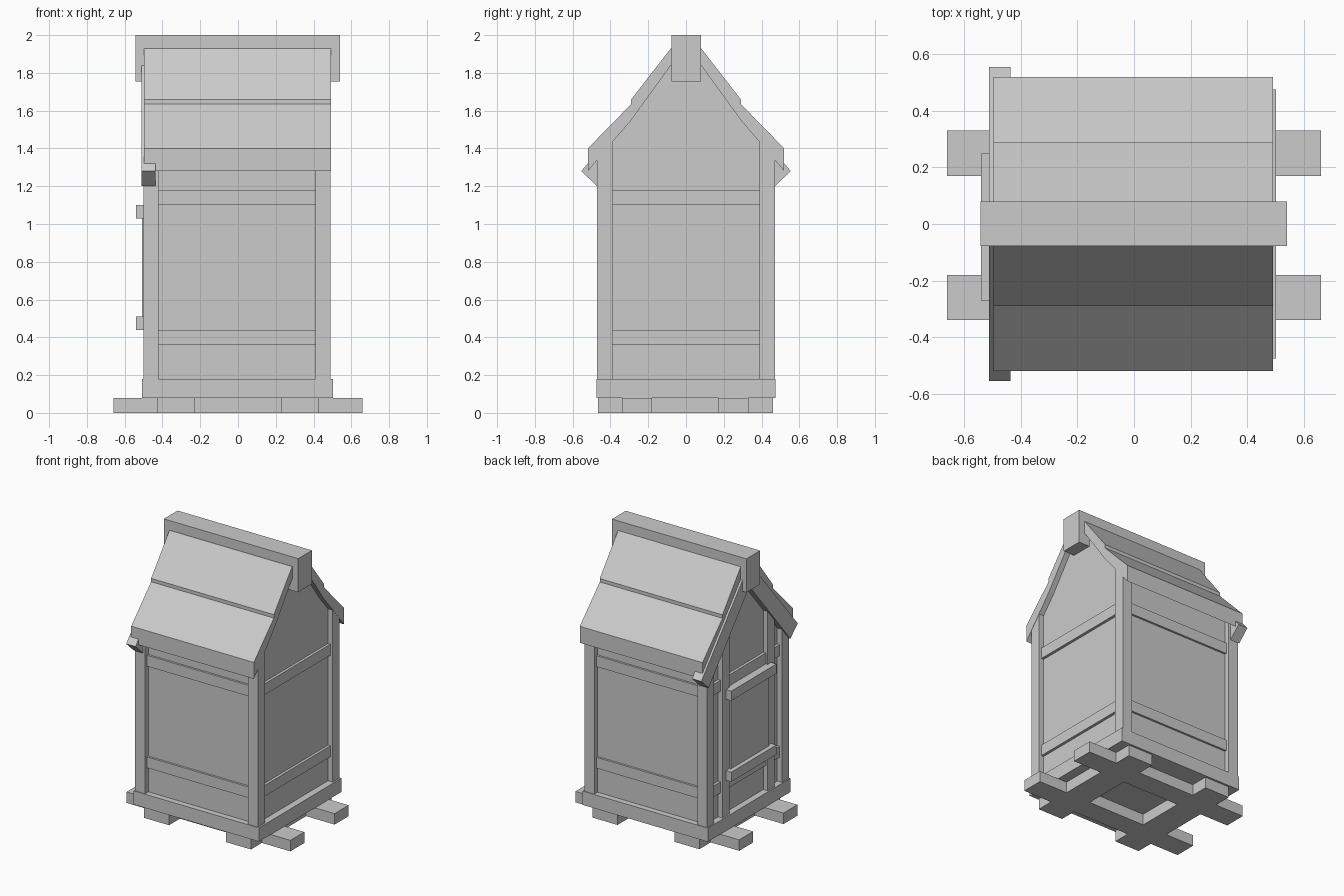
import bpy, bmesh

if "Cube" in bpy.data.objects:
    bpy.data.objects.remove(bpy.data.objects["Cube"])


def prism(name, profile, x0, x1):
    """Extrude a (y, z) outline along x."""
    bm = bmesh.new()
    face = bm.faces.new([bm.verts.new((x0, y, z)) for y, z in profile])
    new = bmesh.ops.extrude_face_region(bm, geom=[face])["geom"]
    bmesh.ops.translate(bm, vec=(x1 - x0, 0, 0),
                        verts=[v for v in new if isinstance(v, bmesh.types.BMVert)])
    bmesh.ops.recalc_face_normals(bm, faces=bm.faces)
    mesh = bpy.data.meshes.new(name)
    bm.to_mesh(mesh)
    bm.free()
    ob = bpy.data.objects.new(name, mesh)
    bpy.context.collection.objects.link(ob)
    return ob


def box(name, x0, x1, y0, y1, z0, z1):
    return prism(name, [(y0, z0), (y1, z0), (y1, z1), (y0, z1)], x0, x1)


def mirrored(outline, side):
    return [(side * y, z) for y, z in outline]


# Crossed ground skids
for y in (-0.26, 0.25):
    box("long_skid", -0.66, 0.66, y - 0.08, y + 0.08, 0, 0.08)
for x in (-0.33, 0.33):
    box("cross_skid", x - 0.1, x + 0.1, -0.465, 0.46, 0, 0.08)

# Floor platform
box("floor_platform", -0.508, 0.502, -0.475, 0.475, 0.08, 0.18)

# Recessed walls with gable ends
half = [(0.432, 0.18), (0.432, 1.40), (0.29, 1.56), (0.08, 1.85)]
prism("walls", half + mirrored(half[::-1], -1), -0.462, 0.452)

# Corner posts
for x0, x1 in ((-0.5, -0.42), (0.41, 0.49)):
    for s in (-1, 1):
        prism("corner_post", mirrored(
            [(0.39, 0.18), (0.47, 0.18), (0.47, 1.36), (0.39, 1.45)], s), x0, x1)

# Horizontal rails around all four walls
for z in (0.36, 1.10):
    box("wall_rail", -0.482, 0.472, -0.39, 0.39, z, z + 0.08)
    box("wall_rail", -0.42, 0.41, -0.447, 0.447, z, z + 0.08)

# Door on the left side: jambs, leaf and two battens
for y in (-0.27, 0.25):
    prism("door_jamb", [(y - 0.04, 0.18), (y + 0.04, 0.18),
                        (y + 0.04, 1.56), (y - 0.04, 1.56)], -0.497, -0.44)
box("door_leaf", -0.508, -0.45, -0.23, 0.21, 0.44, 1.10)
for z in (0.44, 1.03):
    box("door_batten", -0.54, -0.49, -0.27, 0.25, z, z + 0.07)

# Two-stage roof slabs and the rafters exposed on the door side
roof = [(0.0, 1.93), (0.08, 1.93), (0.29, 1.66), (0.29, 1.635), (0.52, 1.40),
        (0.52, 1.28), (0.29, 1.55), (0.08, 1.84), (0.0, 1.84)]
rafter = [(0.0, 1.93), (0.555, 1.28), (0.47, 1.20), (0.0, 1.76)]
for s in (-1, 1):
    prism("roof_slab", mirrored(roof, s), -0.497, 0.492)
    prism("rafter", mirrored(rafter, s), -0.512, -0.437)

# Ridge beam
box("ridge_beam", -0.543, 0.54, -0.078, 0.08, 1.755, 2.0)
